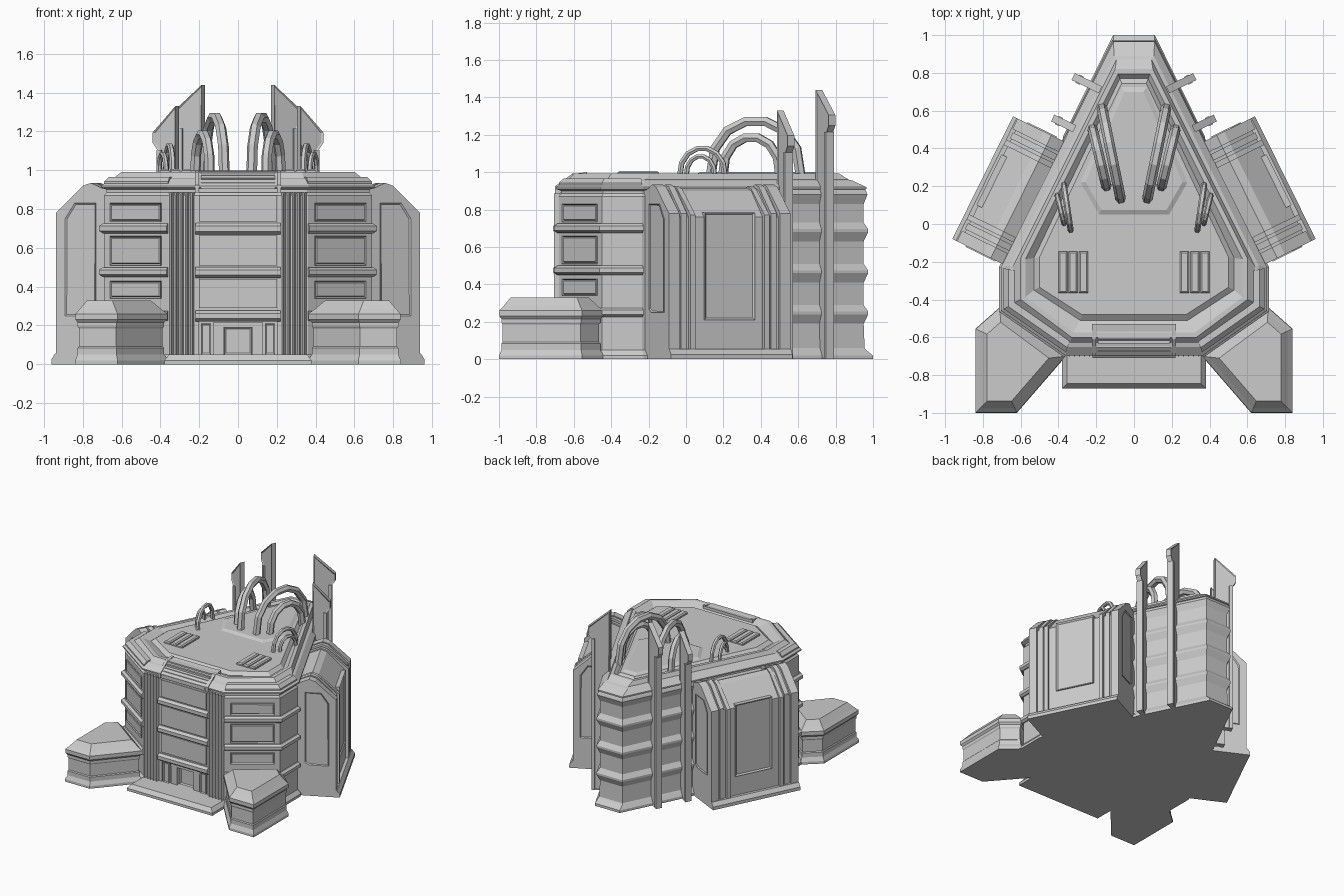
import bpy, bmesh
from math import atan2, sin, cos, pi
from mathutils import Matrix, Vector

if "Cube" in bpy.data.objects:
    bpy.data.objects.remove(bpy.data.objects["Cube"])


def finish(name, bm, mirror=False):
    bmesh.ops.recalc_face_normals(bm, faces=bm.faces[:])
    me = bpy.data.meshes.new(name)
    bm.to_mesh(me)
    bm.free()
    ob = bpy.data.objects.new(name, me)
    bpy.context.collection.objects.link(ob)
    if mirror:
        ob.modifiers.new("Mirror", 'MIRROR')
    return ob


def sym(half):
    """Close a right-hand half outline with its mirror image."""
    return half + [(-x, y) for x, y in reversed(half)]


def offset(poly, d):
    """Mitred offset of a convex outline, positive is outward."""
    c = sum((Vector(p) for p in poly), Vector((0, 0))) / len(poly)
    out, n = [], len(poly)

    def normal(a, b):
        e = (Vector(b) - Vector(a)).normalized()
        m = Vector((e.y, -e.x))
        return m if m.dot(Vector(a) - c) > 0 else -m
    for i, p in enumerate(poly):
        m1, m2 = normal(poly[i - 1], p), normal(p, poly[(i + 1) % n])
        out.append(tuple(Vector(p) + (m1 + m2) * (d / (1 + m1.dot(m2)))))
    return out


def loft(name, rings, mirror=False):
    """Skin a stack of (outline, z) rings and cap both ends."""
    bm = bmesh.new()
    vs = [[bm.verts.new((x, y, z)) for x, y in poly] for poly, z in rings]
    n = len(vs[0])
    for a, b in zip(vs, vs[1:]):
        for i in range(n):
            bm.faces.new((a[i], a[(i + 1) % n], b[(i + 1) % n], b[i]))
    bm.faces.new(vs[0])
    bm.faces.new(vs[-1])
    return finish(name, bm, mirror)


def steps(poly, prof):
    return [(offset(poly, d), z) for d, z in prof]


def prism(name, pts, s0, s1, axis='y', M=Matrix(), mirror=False, inset=0, depth=0):
    """Extrude a (horizontal, z) profile along local x or y; optionally inset the ends."""
    bm = bmesh.new()
    ends = []
    for s in (s0, s1):
        ends.append([bm.verts.new(M @ Vector((a, s, z) if axis == 'y' else (s, a, z))) for a, z in pts])
    n = len(pts)
    caps = [bm.faces.new(e) for e in ends]
    for i in range(n):
        j = (i + 1) % n
        bm.faces.new((ends[0][i], ends[0][j], ends[1][j], ends[1][i]))
    bmesh.ops.recalc_face_normals(bm, faces=bm.faces[:])
    if inset:
        bmesh.ops.inset_individual(bm, faces=caps, thickness=inset, depth=-depth)
    return finish(name, bm, mirror)


def rect(a0, a1, z0, z1):
    return [(a0, z0), (a1, z0), (a1, z1), (a0, z1)]


def face_frame(px, py, nx, ny):
    """Frame whose local y points out of a wall."""
    return Matrix.Translation((px, py, 0)) @ Matrix.Rotation(atan2(-nx, ny), 4, 'Z')


# Main hall with bevelled roof edge and stepped roof
P = sym([(.10, .95), (.69, -.234), (.69, -.45), (.36, -.68)])
mid = sym([(.105, .89), (.66, -.22), (.66, -.43), (.345, -.65)])
rim = sym([(.10, .82), (.60, -.18), (.60, -.40), (.33, -.60)])
well = sym([(.075, .77), (.53, -.18), (.53, -.35), (.285, -.51)])
floor = sym([(.065, .745), (.50, -.175), (.50, -.335), (.275, -.48)])
hall = loft("main_hall", steps(P, [(.025, 0), (.025, .02), (0, .05), (0, .87), (-.012, .885), (-.012, .9), (.015, .91), (.015, .92)])
            + [(mid, .955), (offset(mid, -.02), .96), (rim, .992), (offset(rim, -.025), .992), (well, .965), (floor, .988)])

# Entrance recess cut into the front
cutter = prism("entrance_cutter", rect(-.2, .2, .05, .225), -.8, -.61)
mod = hall.modifiers.new("Entrance", 'BOOLEAN')
mod.object, mod.operation, mod.solver = cutter, 'DIFFERENCE', 'EXACT'
bpy.context.view_layer.objects.active = hall
bpy.ops.object.modifier_apply(modifier=mod.name)
bpy.data.objects.remove(cutter)
prism("door", rect(-.07, .07, .05, .19), -.64, -.60, inset=.012, depth=.008)
prism("door_lintel", rect(-.13, .13, .19, .215), -.67, -.60)
prism("door_jamb", rect(.075, .125, .05, .205), -.67, -.60, mirror=True)
prism("entrance_pillar", rect(.14, .19, .05, .21), -.68, -.60, mirror=True, inset=.01, depth=.006)
loft("front_step", steps([(-.38, -.87), (.38, -.87), (.38, -.64), (-.38, -.64)], [(0, 0), (0, .02), (-.025, .05)]))

# Raised roof platform
loft("roof_platform", steps(sym([(.07, .73), (.29, .22), (.19, .045)]), [(0, .96), (0, .985), (-.03, 1.0)]))

# Ridged rear nose with its flared foot
q = sym([P[0], tuple(Vector(P[0]).lerp(Vector(P[1]), .44))])
foot = sym([(.11, 1.0), (.375, .465)])
ridges = [(.005, .06)]
for z in (.25, .47, .69):
    ridges += [(.0, z - .06), (.024, z - .01), (.024, z + .005), (.0, z + .04)]
ridges += [(.0, .83), (.02, .88), (.012, .9), (0, .915)]
loft("nose_ridges", [(foot, 0), (foot, .02), (offset(q, .012), .05)] + steps(q, ridges))


# Ledges wrapping the front corners, and a strip on the roof bevel
def wrap(d, inner):
    return offset(P, d)[1:4] + offset(P, inner)[1:4][::-1]


for z in (.25, .475, .70):
    loft("corner_ledge", [(wrap(.008, -.02), z - .025), (wrap(.026, -.02), z - .012),
                          (wrap(.026, -.02), z + .012), (wrap(.008, -.02), z + .025)], True)
    prof = [(-.66, z - .03), (-.69, z - .03), (-.71, z - .015), (-.71, z + .012), (-.69, z + .027), (-.66, z + .027)]
    prism("front_ledge", prof, -.22, .22, 'x')
loft("roof_strip", [(wrap(0, -.07), .925), (wrap(0, -.07), .942), (wrap(-.025, -.07), .966)], True)

# Corner windows and front wall panels
corner = face_frame(.525, -.565, .572, -.82)
for z0, z1 in ((.34, .43), (.51, .66), (.735, .83)):
    prism("corner_window", rect(-.16, .16, z0, z1), -.01, .008, 'y', corner, True, .016, .016)
for z0, z1 in ((.29, .44), (.51, .665), (.735, .87)):
    prism("front_panel", rect(-.2, .2, z0, z1), -.69, -.66)

# Fluted pilasters
for i in range(5):
    x = .235 + i * .027
    loft("pilaster_flute", [([(x - .013, -.67), (x, -.705), (x + .013, -.67)], z) for z in (.05, .885)], True)

# Front vent on the roof edge
prism("vent_housing", [(-.69, .885), (-.69, .905), (-.60, .985), (-.53, .995), (-.53, .9)], -.205, .205, 'x')
for i in range(5):
    y, z = -.69 + i * .022, .912 + i * .018
    prism("vent_slat", rect(y - .008, y + .014, z - .008, z + .008), -.19, .19, 'x')
prism("vent_cheek", [(-.70, .885), (-.70, .925), (-.61, .99), (-.53, 1.0), (-.53, .9)], .2, .222, 'x', mirror=True)

# Front pods
pod = [(.84, -1.0), (.62, -1.0), (.36, -.70), (.71, -.44), (.84, -.555)]
loft("front_pod", steps(pod, [(0, 0), (0, .02), (-.014, .05), (-.014, .085), (-.02, .092), (-.02, .185), (-.014, .195),
                              (-.014, .215), (-.002, .23), (-.002, .26), (-.025, .285), (-.062, .33)]), True)

# Side modules: local x runs along the wall, local y points out
side = face_frame(0, 0, .897, .444)


def section(n, drop):
    return [(.5, 0), (n, 0), (n, .78 - drop), (.645, .92 - drop), (.60, .935 - drop), (.53, .905 - drop), (.5, .905 - drop)]


prism("side_module_base", [(.5, 0), (.827, 0), (.827, .025), (.805, .055), (.5, .055)], -.227, .498, 'x', side, True)
prism("side_module_core", section(.782, .02), -.2, .47, 'x', side, True)
for t0, t1, n, drop in ((-.227, -.165, .80, 0), (-.15, -.115, .79, 0), (-.10, -.07, .805, .01)):
    for a, b in ((t0, t1), (.271 - t1, .271 - t0)):
        prism("side_module_rib", section(n, drop), a, b, 'x', side, True)
tall = [(.57, .27), (.60, .25), (.745, .25), (.745, .75), (.69, .83), (.57, .83)]
prism("side_module_panel", rect(-.02, .28, .21, .785), .76, .792, 'y', side, True, .016, .01)
for a, b in ((-.233, -.21), (.48, .504)):
    prism("side_module_end_panel", tall, a, b, 'x', side, True, .014, .01)

# Upright fins beside the nose
for t, top, n0 in ((-.557, 1.44, .475), (-.312, 1.33, .505)):
    fin = [(n0, .85), (.50, .8), (.50, 0), (.605, 0), (.605, top - .23), (.635, top - .19), (.635, top - .135), (n0, top)]
    prism("fin", fin, t - .02, t + .02, 'x', side, True, .01, .006)
    prism("fin_edge", rect(.585, .61, 0, top - .225), t - .024, t + .024, 'x', side, True)


# Roof arches
def arch(name, a, b, peak, r, seg=7):
    for s in (1, -1):
        cu = bpy.data.curves.new(name, 'CURVE')
        cu.dimensions, cu.bevel_depth, cu.bevel_resolution, cu.use_fill_caps = '3D', r, 1, True
        sp = cu.splines.new('POLY')
        sp.points.add(seg)
        sp.use_smooth = False
        for i in range(seg + 1):
            w = pi * i / seg
            k = (1 - cos(w)) / 2
            z = .965 + (peak - r - .965) * max(sin(w), 0) ** .8
            sp.points[i].co = (s * (a[0] + (b[0] - a[0]) * k), a[1] + (b[1] - a[1]) * k, z, 1)
        bpy.context.collection.objects.link(bpy.data.objects.new(name, cu))


arch("large_arch", (.17, .615), (.07, .13), 1.305, .028)
arch("medium_arch", (.22, .505), (.145, .195), 1.215, .027)
arch("small_arch", (.372, .21), (.335, -.035), 1.145, .016)
arch("tiny_arch", (.408, .155), (.37, .0), 1.10, .014)

# Slatted roof vents
prism("roof_vent_base", rect(.24, .405, .96, .993), -.36, -.15, mirror=True).name = "roof_vent_base"
for i in range(3):
    x = .267 + i * .055
    loft("roof_vent_slat", steps([(x - .024, -.365), (x + .024, -.365), (x + .024, -.145), (x - .024, -.145)],
                                 [(0, .96), (0, .998), (-.008, 1.006)]), True)
